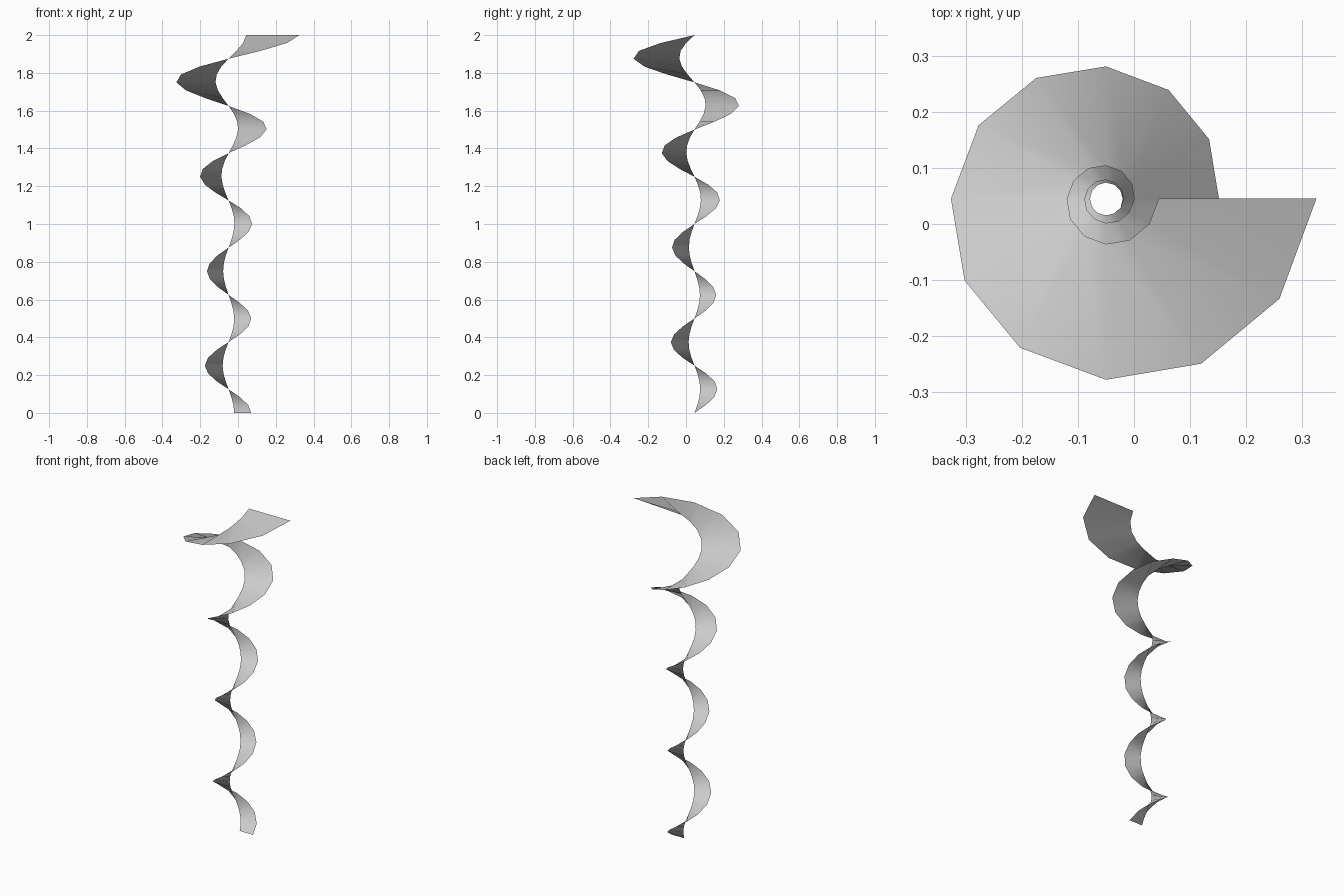
import bpy
import bmesh
from math import sin, cos, pi, tau

cube = bpy.data.objects.get("Cube")
if cube:
    bpy.data.objects.remove(cube, do_unlink=True)

# Size of the spiral
HEIGHT = 2.0
TURNS = 4
STEPS_PER_TURN = 12
AXIS_X, AXIS_Y = -0.05, 0.045
INNER_RATIO = 0.25
FLARE_START = 0.85


def outer_radius(z):
    """Nearly constant low down, then flaring towards the top."""
    radius = 0.12
    if 0.1 < z < 0.9:
        radius += 0.006 * sin(tau * (z - 0.1) / 0.8)
    if z > FLARE_START:
        t = (z - FLARE_START) / (HEIGHT - FLARE_START)
        radius += 0.255 * t ** 2
    return radius


# Plain grey material
grey = bpy.data.materials.new("plain grey")
grey.use_nodes = True
colour = (0.6, 0.6, 0.6, 1.0)
grey.diffuse_color = colour
grey.node_tree.nodes["Principled BSDF"].inputs["Base Color"].default_value = colour

# Ribbon: level rungs climbing anticlockwise around the axis
bm = bmesh.new()
steps = TURNS * STEPS_PER_TURN
previous = None
for i in range(steps + 1):
    z = HEIGHT * i / steps
    angle = tau * i / STEPS_PER_TURN
    outer = outer_radius(z)
    rung = [bm.verts.new((AXIS_X + r * cos(angle), AXIS_Y + r * sin(angle), z))
            for r in (outer * INNER_RATIO, outer)]
    if previous:
        face = bm.faces.new((previous[0], previous[1], rung[1], rung[0]))
        face.smooth = True
    previous = rung

mesh = bpy.data.meshes.new("spiral_ribbon")
bm.to_mesh(mesh)
bm.free()
mesh.materials.append(grey)
ribbon = bpy.data.objects.new("spiral_ribbon", mesh)
bpy.context.collection.objects.link(ribbon)
